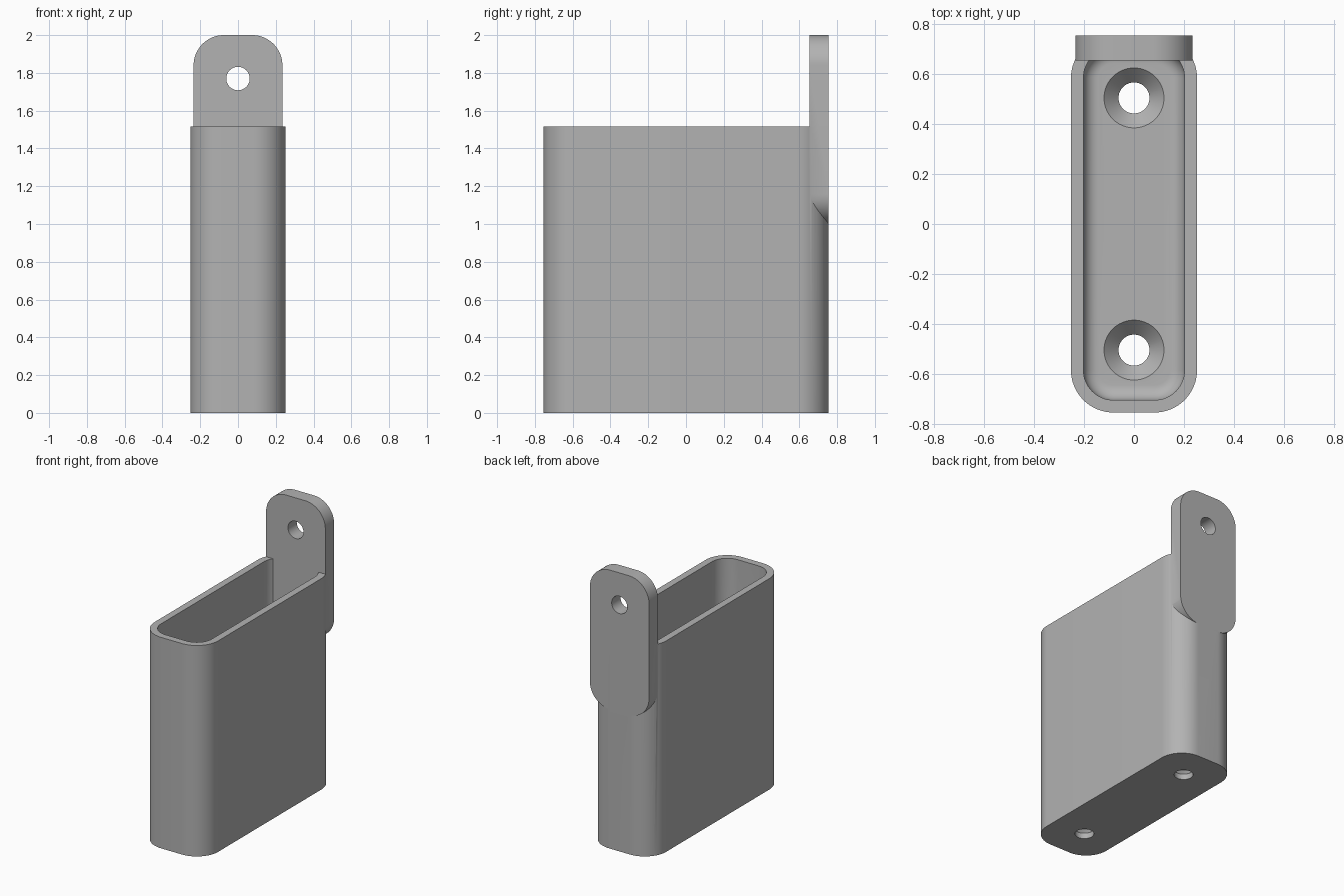
import bpy
import bmesh
from math import sin, cos, pi, radians

cube = bpy.data.objects.get("Cube")
if cube:
    bpy.data.objects.remove(cube, do_unlink=True)

grey = bpy.data.materials.new("light_grey")
grey.use_nodes = True
colour = (0.45, 0.45, 0.45, 1)
grey.diffuse_color = colour
grey.node_tree.nodes["Principled BSDF"].inputs["Base Color"].default_value = colour

HALF_X, HALF_Y, HEIGHT, CORNER = 0.2525, 0.755, 1.515, 0.17
WALL, FLOOR, FILLET = 0.05, 0.1, 0.06


def rounded_rect(hx, hy, r, steps=16):
    """Counter-clockwise outline with rounded corners."""
    pts = []
    for q, (sx, sy) in enumerate([(1, 1), (-1, 1), (-1, -1), (1, -1)]):
        for i in range(steps + 1):
            a = (q + i / steps) * pi / 2
            pts.append((sx * (hx - r) + r * cos(a), sy * (hy - r) + r * sin(a)))
    return pts


def circle(r, steps=64):
    return [(r * cos(2 * pi * i / steps), r * sin(2 * pi * i / steps)) for i in range(steps)]


def loft(name, rings):
    """Skin a list of (outline, height) rings and cap both ends."""
    bm = bmesh.new()
    loops = [[bm.verts.new((x, y, z)) for x, y in pts] for pts, z in rings]
    n = len(loops[0])
    for a, b in zip(loops, loops[1:]):
        for i in range(n):
            j = (i + 1) % n
            bm.faces.new((a[i], a[j], b[j], b[i]))
    bm.faces.new(loops[0][::-1])
    bm.faces.new(loops[-1])
    bmesh.ops.recalc_face_normals(bm, faces=bm.faces)
    mesh = bpy.data.meshes.new(name)
    bm.to_mesh(mesh)
    bm.free()
    mesh.materials.append(grey)
    obj = bpy.data.objects.new(name, mesh)
    bpy.context.collection.objects.link(obj)
    return obj


def combine(target, tool, operation):
    """Apply a boolean and discard the tool."""
    mod = target.modifiers.new(operation.lower(), "BOOLEAN")
    mod.operation, mod.object, mod.solver = operation, tool, "EXACT"
    bpy.context.view_layer.objects.active = target
    bpy.ops.object.modifier_apply(modifier=mod.name)
    bpy.data.objects.remove(tool, do_unlink=True)


# Open holder: outer wall, rim, inner wall, filleted floor
def inset(d):
    return rounded_rect(HALF_X - d, HALF_Y - d, CORNER - d)


rings = [(inset(0), 0), (inset(0), HEIGHT), (inset(WALL), HEIGHT)]
for k in range(9):
    a = k / 8 * pi / 2
    rings.append((inset(WALL + FILLET * (1 - cos(a))), FLOOR + FILLET * (1 - sin(a))))
holder = loft("holder", rings)

# Upright mounting tab on the back, standing in the xz plane
outline = rounded_rect(0.235, 0.5, 0.16)
tab = loft("mounting_tab", [(outline, -0.05), (outline, 0.05)])
tab_hole = loft("tab_hole_cutter", [(circle(0.062), -0.2), (circle(0.062), 0.2)])
for part, z in ((tab, 1.5), (tab_hole, 1.77)):
    part.rotation_euler.x = radians(90)
    part.location = (0, HALF_Y - 0.05, z)
bpy.context.view_layer.update()
combine(tab, tab_hole, "DIFFERENCE")
combine(holder, tab, "UNION")

# Countersunk screw holes through the floor
for y in (-0.505, 0.505):
    cutter = loft("screw_hole_cutter", [
        (circle(0.062), -0.1), (circle(0.062), FLOOR - 0.06),
        (circle(0.12), FLOOR), (circle(0.12), FLOOR + 0.02)])
    cutter.location.y = y
    bpy.context.view_layer.update()
    combine(holder, cutter, "DIFFERENCE")

bpy.ops.object.select_all(action="DESELECT")
holder.select_set(True)
bpy.context.view_layer.objects.active = holder
bpy.ops.object.shade_smooth_by_angle(angle=radians(30))
